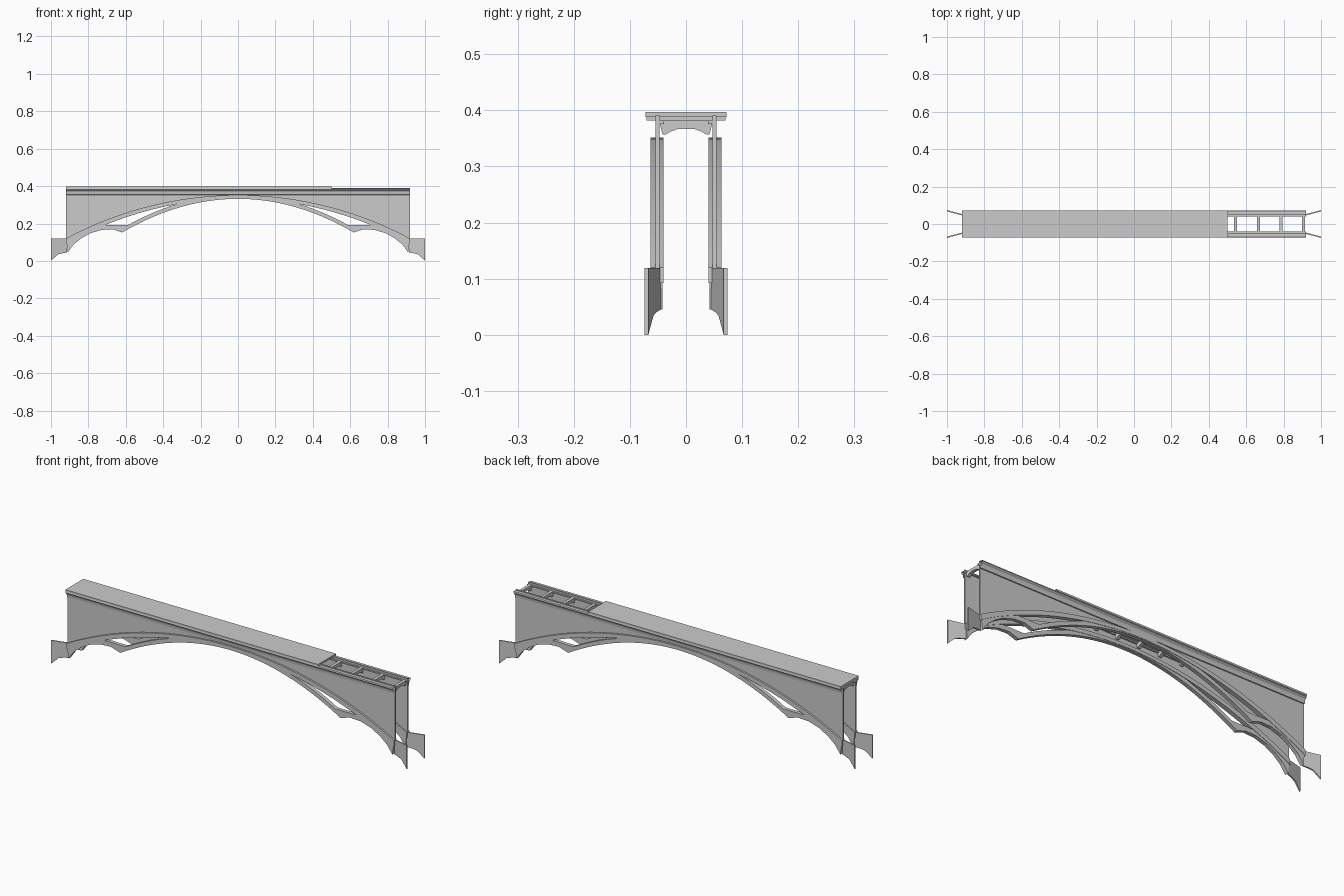
import bpy, bmesh

if "Cube" in bpy.data.objects:
    bpy.data.objects.remove(bpy.data.objects["Cube"])


def finish(name, bm, mirror=(False, False)):
    bmesh.ops.recalc_face_normals(bm, faces=bm.faces)
    me = bpy.data.meshes.new(name)
    bm.to_mesh(me)
    bm.free()
    ob = bpy.data.objects.new(name, me)
    bpy.context.collection.objects.link(ob)
    if any(mirror):
        m = ob.modifiers.new("Mirror", 'MIRROR')
        m.use_axis = (mirror[0], mirror[1], False)
        m.use_mirror_merge = False
    return ob


def band(name, upper, lower, y0, y1, mirror, splay=None):
    """Solid strip between two curves in the xz plane, running from y0 to y1."""
    bm = bmesh.new()
    off = splay or (lambda x: 0.0)
    rings = []
    for (ux, uz), (lx, lz) in zip(upper, lower):
        rings.append([bm.verts.new(p) for p in (
            (ux, y0 + off(ux), uz), (ux, y1 + off(ux), uz),
            (lx, y1 + off(lx), lz), (lx, y0 + off(lx), lz))])
    for a, b in zip(rings, rings[1:]):
        for i in range(4):
            j = (i + 1) % 4
            bm.faces.new((a[i], a[j], b[j], b[i]))
    bm.faces.new(rings[0])
    bm.faces.new(rings[-1])
    return finish(name, bm, mirror)


def sweep_x(name, profile, x0, x1, closed=True, mirror=(False, False)):
    """Profile in the yz plane swept along x."""
    bm = bmesh.new()
    a = [bm.verts.new((x0, y, z)) for y, z in profile]
    b = [bm.verts.new((x1, y, z)) for y, z in profile]
    n = len(profile)
    for i in range(n if closed else n - 1):
        j = (i + 1) % n
        bm.faces.new((a[i], a[j], b[j], b[i]))
    if closed:
        bm.faces.new(a)
        bm.faces.new(b)
    return finish(name, bm, mirror)


END = 0.92
R = 1.94


def arch_top(x):
    return 0.352 - R + (R * R - x * x) ** 0.5


def rib_bottom(x):
    return arch_top(x) - 0.016 - 0.012 * abs(x) / END


def intrados(x):
    return 0.332 - 0.18 * (x / 0.62) ** 2


both, side = (True, True), (False, True)
N = 48
xs = [-END + 2 * END * i / N for i in range(N + 1)]

# Main arch ribs and the thin spandrel walls above them
band("arch_rib", [(x, arch_top(x)) for x in xs], [(x, rib_bottom(x)) for x in xs],
     0.040, 0.063, side)
band("spandrel_wall", [(x, 0.391) for x in xs], [(x, arch_top(x) - 0.008) for x in xs],
     0.047, 0.054, side)

# Lower cusped tracery: central arc and the smaller end arcs
cx = [0.62 * i / 20 for i in range(20)]
band("central_arc",
     [(x, max(intrados(x) + 0.022, 0)) if x > 0.3 else
      (x, min(intrados(x) + 0.022, arch_top(x) - 0.004)) for x in cx] + [(0.632, 0.191)],
     [(x, intrados(x)) for x in cx] + [(0.62, 0.152)], 0.042, 0.061, both)
band("end_arc",
     [(0.92, 0.12), (0.885, 0.137), (0.84, 0.156), (0.79, 0.177), (0.73, 0.191),
      (0.67, 0.192), (0.632, 0.191)],
     [(0.91, 0.045), (0.88, 0.087), (0.84, 0.120), (0.79, 0.148), (0.73, 0.166),
      (0.67, 0.169), (0.62, 0.152)], 0.042, 0.061, both)

# Splayed wing walls at the four corners
band("wing_wall", [(0.915, 0.119), (0.945, 0.119), (0.965, 0.119), (1.0, 0.119)],
     [(0.915, 0.045), (0.945, 0.040), (0.965, 0.034), (1.0, 0.0)],
     0.045, 0.052, both, splay=lambda x: (x - 0.915) * 0.26)

# Moulded cornice along both sides
sweep_x("cornice", [(0.054, 0.353), (0.059, 0.354), (0.0595, 0.361), (0.061, 0.369),
                    (0.064, 0.375), (0.069, 0.378), (0.072, 0.382), (0.070, 0.388),
                    (0.054, 0.388)], -END, END, closed=False, mirror=side)
sweep_x("inner_flange", [(0.039, 0.376), (0.048, 0.376), (0.048, 0.382), (0.039, 0.382)],
        -END, END, mirror=side)

# Cross beams with arched undersides
profile = [(-0.048, 0.382), (-0.042, 0.357), (-0.036, 0.357), (-0.028, 0.362),
           (-0.014, 0.367), (0.014, 0.367), (0.028, 0.362), (0.036, 0.357),
           (0.042, 0.357), (0.048, 0.382)]
for i in range(16):
    x = (i - 7.5) * 0.1208
    sweep_x(f"cross_beam_{i + 1}", profile, x - 0.008, x + 0.008)

# Deck slab, stopping short to leave the framing exposed
sweep_x("deck_bed", [(-0.07, 0.382), (0.07, 0.382), (0.07, 0.389), (-0.07, 0.389)], -END, 0.48)
sweep_x("deck_slab", [(-0.072, 0.388), (0.072, 0.388), (0.072, 0.397), (-0.072, 0.397)],
        -END, 0.50)
